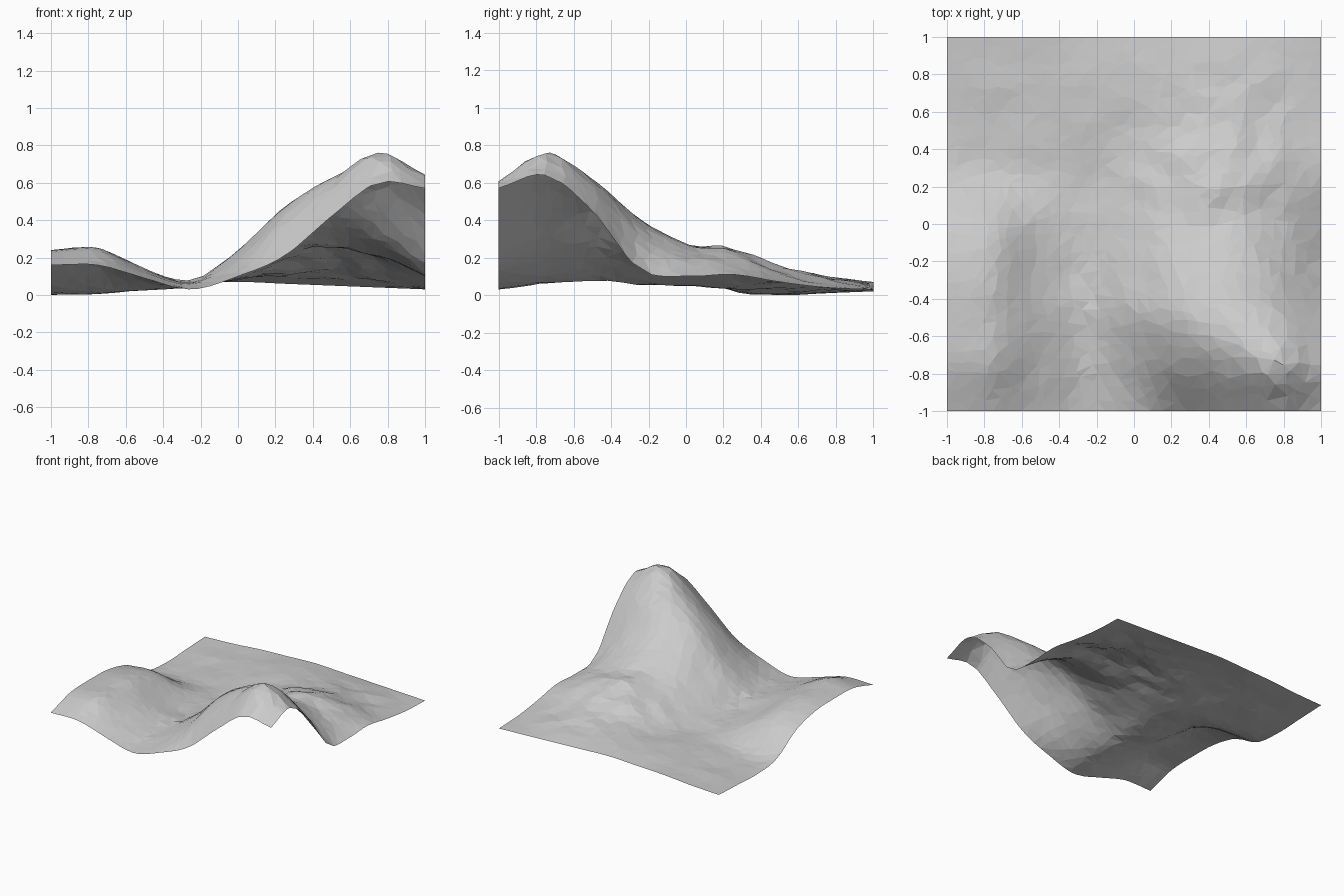
import bpy
import random
from mathutils import Vector, noise
from mathutils.geometry import delaunay_2d_cdt

random.seed(4)
cube = bpy.data.objects.get("Cube")
if cube:
    bpy.data.objects.remove(cube, do_unlink=True)

# Ground profiles from left to right in hundredths, ordered front to back
SECTIONS = [
    (16, 16, 9, 3, 10, 21, 42, 60, 57),    # front edge
    (23, 24, 13, 6, 18, 41, 60, 76, 64),   # summit
    (24, 25, 14, 8, 24, 47, 60, 61, 45),   # shoulder
    (23, 24, 11, 6, 19, 34, 41, 34, 14),   # rear slope
    (17, 18, 8, 5, 14, 24, 27, 22, 10),    # spur
    (3, 2, 3, 4, 10, 20, 25, 20, 11),      # spur end
    (0, 1, 3, 6, 8, 13, 15, 11, 7),        # foothills
    (1, 2, 4, 7, 9, 10, 10, 7, 4),         # plain
    (2, 3, 5, 6, 7, 6, 5, 4, 3),           # back edge
]
CELLS = 30


def smooth_curve(values, t):
    """Catmull-Rom value at t, from -1 to 1 along evenly spaced values."""
    last = len(values) - 1
    s = (t + 1) / 2 * last
    i = min(int(s), last - 1)
    f = s - i
    b, c = values[i], values[i + 1]
    a = values[i - 1] if i > 0 else 2 * b - c
    d = values[i + 2] if i + 2 <= last else 2 * c - b
    return b + f / 2 * (c - a + f * (2 * a - 5 * b + 4 * c - d
                                     + f * (3 * (b - c) + d - a)))


def ground_height(x, y):
    height = smooth_curve([smooth_curve(row, x) for row in SECTIONS], y) / 100
    inside = min(1, 5 * (1 - max(abs(x), abs(y))))
    # Rougher rocks on the spur behind the hill
    spur = max(0, 1 - (Vector((x, y)) - Vector((0.45, 0.35))).length / 0.6)
    rough = noise.noise(Vector((x, y, 0)) * 6)
    return height + inside * rough * (0.008 + 0.03 * spur)


# Scatter points over the square, keeping the border straight
points = []
for row in range(CELLS + 1):
    for col in range(CELLS + 1):
        x, y = (2 * n / CELLS - 1 for n in (col, row))
        shift = 0.8 / CELLS
        if 0 < col < CELLS:
            x += random.uniform(-shift, shift)
        if 0 < row < CELLS:
            y += random.uniform(-shift, shift)
        points.append(Vector((x, y)))

# Join them into irregular triangles and lift them to the ground height
flat, _, faces, *_ = delaunay_2d_cdt(points, [], [], 0, 1e-5)
heights = [ground_height(p.x, p.y) for p in flat]
floor = min(heights)
verts = [(p.x, p.y, h - floor) for p, h in zip(flat, heights)]

mesh = bpy.data.meshes.new("terrain")
mesh.from_pydata(verts, [], faces)
mesh.update()
terrain = bpy.data.objects.new("terrain", mesh)
bpy.context.collection.objects.link(terrain)

# Plain light stone
stone = bpy.data.materials.new("light_grey_stone")
stone.use_nodes = True
color = (0.6, 0.6, 0.6, 1)
stone.diffuse_color = color
stone.node_tree.nodes["Principled BSDF"].inputs["Base Color"].default_value = color
mesh.materials.append(stone)
